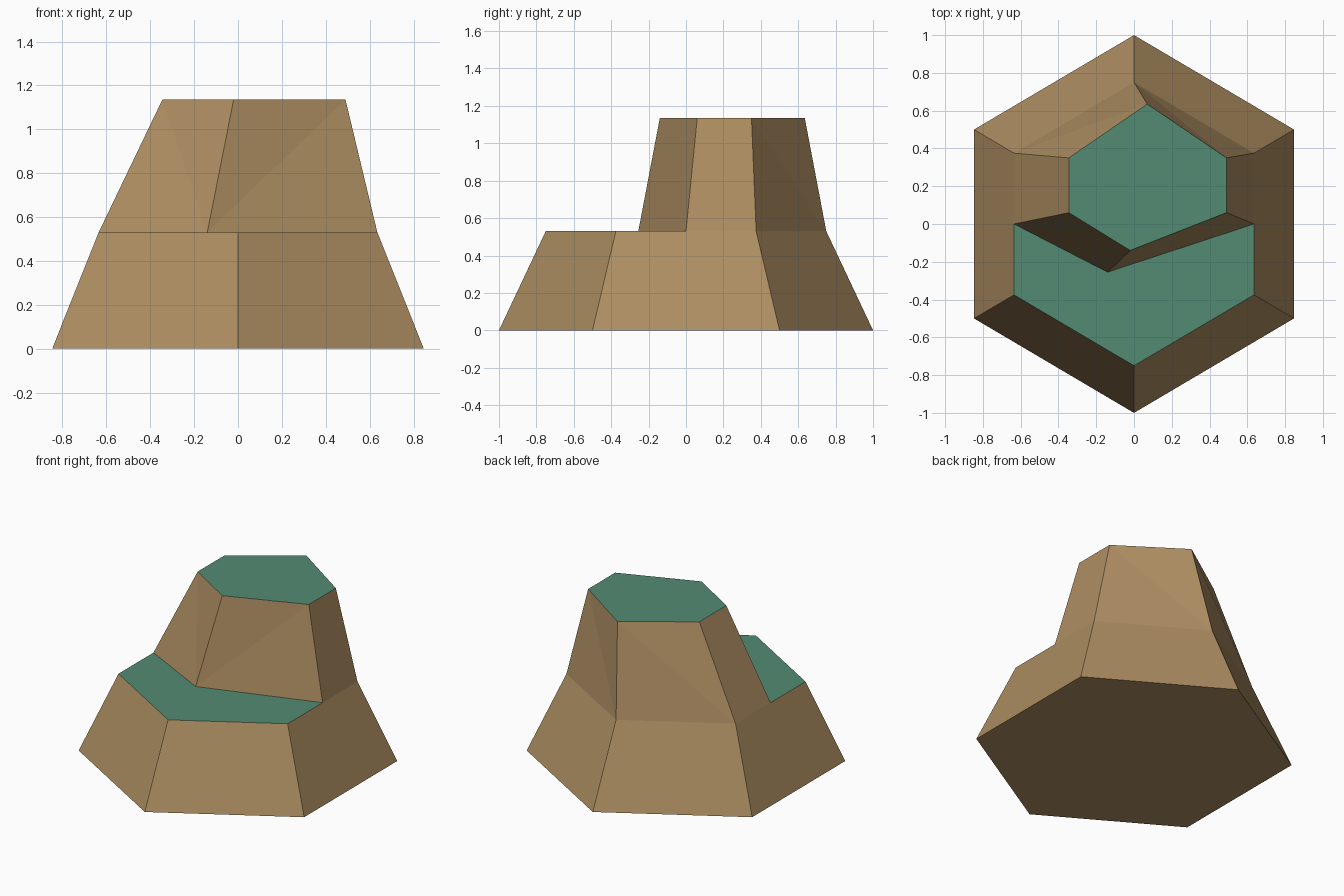
import bpy
import bmesh

cube = bpy.data.objects.get("Cube")
if cube:
    bpy.data.objects.remove(cube, do_unlink=True)

BASE_WIDTH, TAPER = 0.847, 0.75
LEDGE_Z, TOP_Z = 0.53, 1.135


def make_material(name, colour):
    mat = bpy.data.materials.new(name)
    mat.use_nodes = True
    mat.diffuse_color = colour
    mat.node_tree.nodes["Principled BSDF"].inputs["Base Color"].default_value = colour
    return mat


earth = make_material("earth brown", (0.42, 0.27, 0.122, 1))
grass = make_material("grass green", (0.085, 0.26, 0.17, 1))


def ring(bm, outline, z):
    return [bm.verts.new((x, y, z)) for x, y in outline]


def wall(bm, low, high, flipped=()):
    """Join two rings with triangle pairs; flipped lists sides with the other diagonal."""
    for i in range(len(low)):
        j = (i + 1) % len(low)
        a, b, c, d = low[i], low[j], high[j], high[i]
        if i in flipped:
            bm.faces.new((a, b, c))
            bm.faces.new((a, c, d))
        else:
            bm.faces.new((a, b, d))
            bm.faces.new((b, c, d))


def finish(bm, name):
    # level, upward faces are grass; everything else is earth
    bm.normal_update()
    for face in bm.faces:
        face.material_index = 1 if face.normal.z > 0.99 else 0
    mesh = bpy.data.meshes.new(name)
    bm.to_mesh(mesh)
    bm.free()
    mesh.materials.append(earth)
    mesh.materials.append(grass)
    obj = bpy.data.objects.new(name, mesh)
    bpy.context.collection.objects.link(obj)
    return obj


# Outlines, counter-clockwise from the front corner
w = BASE_WIDTH
hexagon = [(0, -1), (w, -0.5), (w, 0.5), (0, 1), (-w, 0.5), (-w, -0.5)]
shoulder = [(x * TAPER, y * TAPER) for x, y in hexagon]
s = w * TAPER
front_notch = (-0.14, -0.255)
knoll_foot = [front_notch, (s, 0)] + shoulder[2:5] + [(-s, 0)]
knoll_top = [(-0.02, -0.14), (0.49, 0.06), (0.49, 0.35),
             (0.07, 0.635), (-0.345, 0.35), (-0.345, 0.06)]

# Lower hill: tapered hexagon with a grass ledge along the front
bm = bmesh.new()
low = ring(bm, hexagon, 0)
high = ring(bm, shoulder, LEDGE_Z)
wall(bm, low, high)
bm.faces.new(low[::-1])
right_end, notch, left_end = ring(bm, [(s, 0), front_notch, (-s, 0)], LEDGE_Z)
bm.faces.new((high[5], high[0], high[1], right_end, notch, left_end))
finish(bm, "lower_hill")

# Upper knoll: leaning, twisted hexagon with a grass top
bm = bmesh.new()
low = ring(bm, knoll_foot, LEDGE_Z)
high = ring(bm, knoll_top, TOP_Z)
wall(bm, low, high, flipped=(0,))
bm.faces.new(high)
finish(bm, "upper_knoll")
